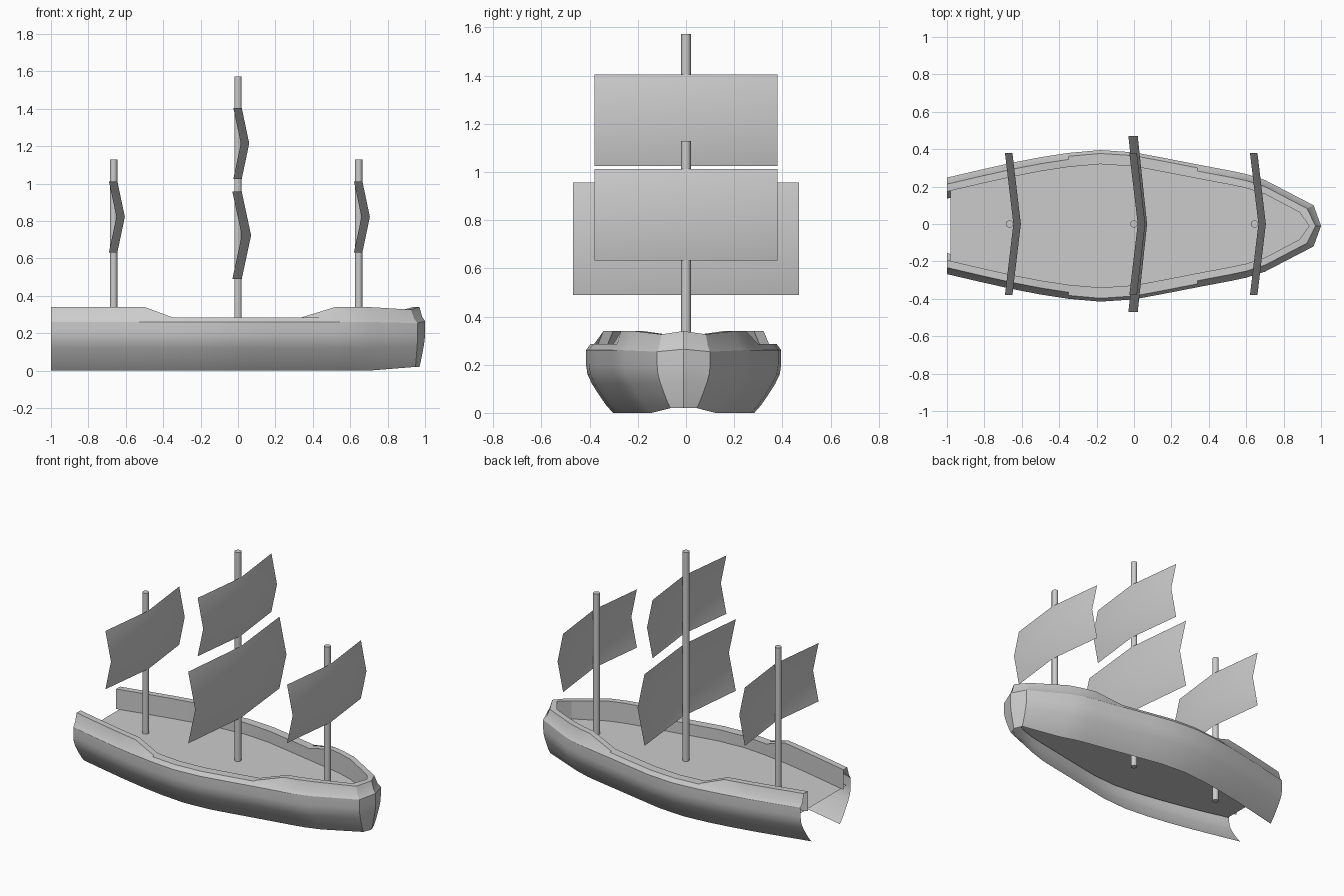
import bpy, bmesh, math

if "Cube" in bpy.data.objects:
    bpy.data.objects.remove(bpy.data.objects["Cube"])

CY = -0.01      # hull centre line
DECK_Z = 0.21


def make_object(name, verts, faces, angle=25):
    mesh = bpy.data.meshes.new(name)
    mesh.from_pydata(verts, [], faces)
    bm = bmesh.new()
    bm.from_mesh(mesh)
    bmesh.ops.remove_doubles(bm, verts=bm.verts, dist=1e-5)
    bmesh.ops.recalc_face_normals(bm, faces=bm.faces)
    bm.to_mesh(mesh)
    bm.free()
    obj = bpy.data.objects.new(name, mesh)
    bpy.context.collection.objects.link(obj)
    bpy.context.view_layer.objects.active = obj
    bpy.ops.object.select_all(action='DESELECT')
    obj.select_set(True)
    bpy.ops.object.shade_smooth_by_angle(angle=math.radians(angle))
    return obj


def grid_faces(rows, cols):
    return [(r * cols + c, r * cols + c + 1, (r + 1) * cols + c + 1, (r + 1) * cols + c)
            for r in range(rows - 1) for c in range(cols - 1)]


# Hull plan: x, half width, rail height
stations = [(-1, .258, .34), (-.82, .30, .34), (-.65, .338, .34), (-.5, .367, .34),
            (-.35, .39, .285), (-.18, .405, .285), (0, .393, .285), (.15, .365, .285),
            (.34, .328, .285), (.52, .294, .34), (.6, .277, .34), (.7, .245, .34)]
# Hull section: inset from the widest line, height; ends with rail and inner wall
section = [(.112, 0), (.085, .03), (.057, .07), (.025, .12), (.006, .16), (0, .2),
           (0, .26), (.018, .285), (.035, .34), (.075, .34), (.075, DECK_Z)]


def side_ribs(side):
    ribs = [[(x, CY + side * (w - d), min(z, h)) for d, z in section] for x, w, h in stations]
    ribs.append([(.96 - d * (1.0 if z > .2 else .1), CY + side * (.11 - .5 * d),
                  z if z == DECK_Z else .02 + z * .9) for d, z in section])
    return ribs


stem = [(1 - d * (.85 if z >= .2 else .27), CY, z if z == DECK_Z else .02 + z * .94)
        for d, z in section]
ribs = side_ribs(1) + [stem] + side_ribs(-1)[::-1]
make_object("hull", [p for rib in ribs for p in rib], grid_faces(len(ribs), len(section)))

# Deck, set just ahead of the open stern
plan = [(max(x, -.98), w - .015) for x, w, h in stations] + [(.945, .1), (.98, 0.001)]
deck = [(x, CY + s * w, DECK_Z) for x, w in plan for s in (-1, 1)]
make_object("deck", deck, grid_faces(len(plan), 2))


def mast(name, x, top, bottom=.1):
    bpy.ops.mesh.primitive_cylinder_add(vertices=16, radius=.02, depth=top - bottom,
                                        location=(x, 0, (top + bottom) / 2))
    bpy.context.object.name = name
    bpy.ops.object.shade_smooth_by_angle(angle=math.radians(30))


def sail(name, x, half, z0, z1, bend_y=.045, bend_z=.04):
    # Sheet folded forward along both middle lines
    verts = [(x + bend_y * (1 - abs(i)) + bend_z * (1 - abs(j)), half * i,
              (z0 + z1) / 2 + j * (z1 - z0) / 2)
             for j in (-1, 0, 1) for i in (-1, 0, 1)]
    make_object(name, verts, grid_faces(3, 3), 40)


mast("main_mast", 0, 1.572)
sail("main_lower_sail", -.03, .47, .49, .957, .05, .05)
sail("main_upper_sail", -.025, .38, 1.025, 1.405)
for label, x in (("mizzen", -.665), ("fore", .645)):
    mast(label + "_mast", x, 1.128)
    sail(label + "_sail", x - .025, .38, .632, 1.012)
